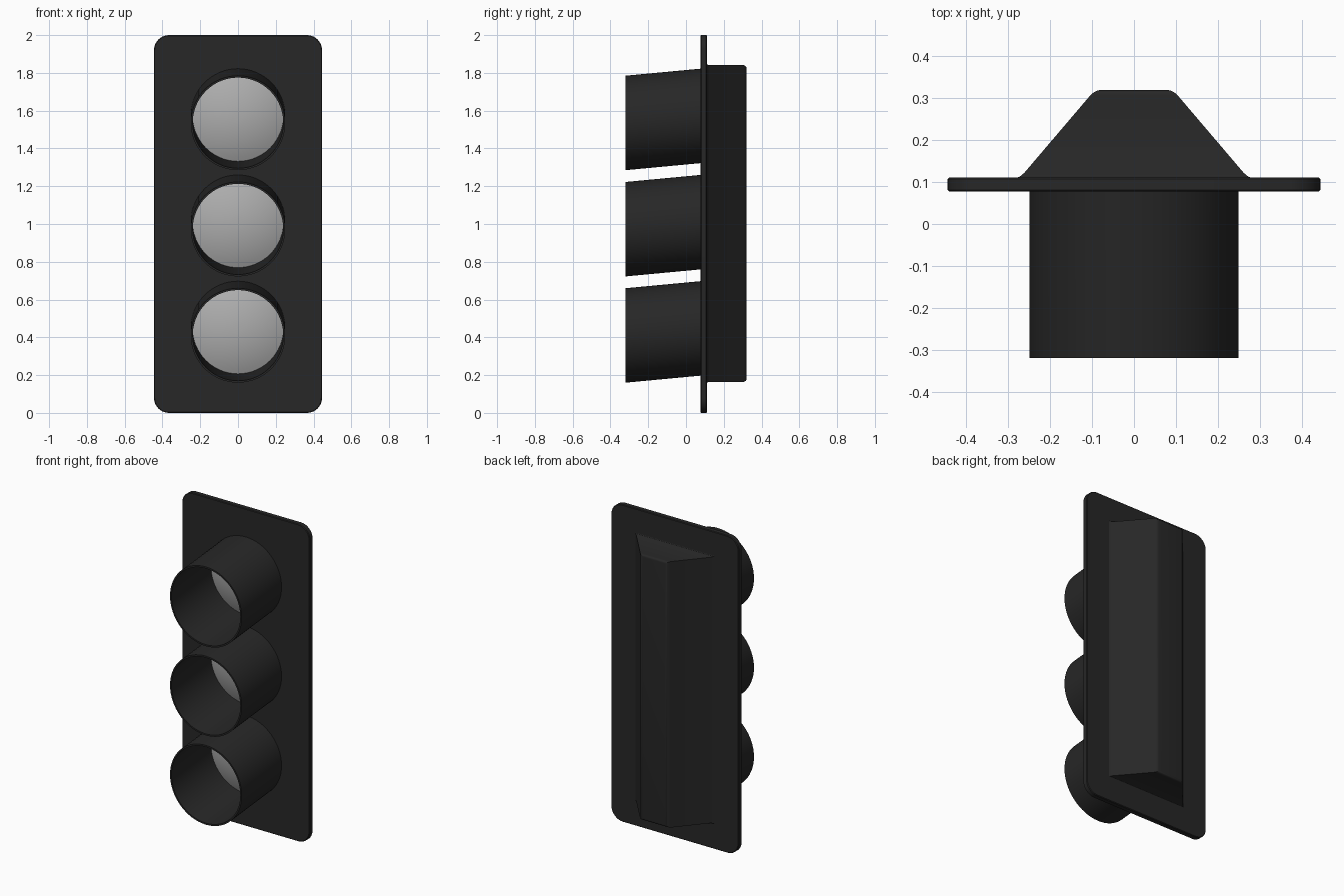
import bpy, bmesh, math

if "Cube" in bpy.data.objects:
    bpy.data.objects.remove(bpy.data.objects["Cube"])


def material(name, rgb):
    m = bpy.data.materials.new(name)
    m.diffuse_color = (*rgb, 1)
    m.use_nodes = True
    m.node_tree.nodes["Principled BSDF"].inputs["Base Color"].default_value = m.diffuse_color
    return m


BLACK = material("matte black", (0.02, 0.02, 0.02))
GREY = material("lens grey", (0.42, 0.42, 0.42))
SIDES = 64


def finish(bm, name, mat, angle=35):
    bmesh.ops.recalc_face_normals(bm, faces=bm.faces[:])
    me = bpy.data.meshes.new(name)
    bm.to_mesh(me)
    bm.free()
    me.materials.append(mat)
    ob = bpy.data.objects.new(name, me)
    bpy.context.collection.objects.link(ob)
    bpy.ops.object.select_all(action='DESELECT')
    ob.select_set(True)
    bpy.context.view_layer.objects.active = ob
    bpy.ops.object.shade_smooth_by_angle(angle=math.radians(angle))
    return ob


def loft(bm, loops, cap_start=False, cap_end=False, closed=False):
    """Skin a list of point loops; returns the vertex loops."""
    rings = [[bm.verts.new(p) for p in lp] for lp in loops]
    pairs = list(zip(rings, rings[1:]))
    if closed:
        pairs.append((rings[-1], rings[0]))
    for a, b in pairs:
        n = len(a)
        for i in range(n):
            j = (i + 1) % n
            bm.faces.new((a[i], a[j], b[j], b[i]))
    if cap_start:
        bm.faces.new(rings[0])
    if cap_end:
        bm.faces.new(rings[-1])
    return rings


def circle(r, y, zc):
    return [(r * math.cos(2 * math.pi * i / SIDES), y,
             zc + r * math.sin(2 * math.pi * i / SIDES)) for i in range(SIDES)]


def rounded_rect(hw, hh, r, y, zc, steps=10):
    pts = []
    for q, (sx, sz) in enumerate(((1, 1), (-1, 1), (-1, -1), (1, -1))):
        for k in range(steps + 1):
            a = math.pi / 2 * (q + k / steps)
            pts.append((sx * (hw - r) + r * math.cos(a), y,
                        zc + sz * (hh - r) + r * math.sin(a)))
    return pts


# Backplate with rounded corners and slightly eased rims
bm = bmesh.new()
loft(bm, [rounded_rect(0.445 - d, 1.0 - d, 0.08 - d, y, 1.0)
          for y, d in ((0.077, 0.004), (0.081, 0), (0.107, 0), (0.111, 0.004))],
     cap_start=True, cap_end=True)
finish(bm, "backplate", BLACK)

# Rear housing: tapered trapezoid with a small flare at the base
bm = bmesh.new()
rings = loft(bm, [[(sx * hw, y, 1.0025 + sz * hh)
                   for sx, sz in ((1, 1), (-1, 1), (-1, -1), (1, -1))]
                  for y, hw, hh in ((0.108, 0.285, 0.850), (0.113, 0.273, 0.842),
                                    (0.122, 0.262, 0.838), (0.32, 0.095, 0.838))],
             cap_start=True, cap_end=True)
rear = set(rings[-1])
edges = [e for e in bm.edges if all(v in rear for v in e.verts)]
bmesh.ops.bevel(bm, geom=edges, offset=0.016, segments=4, profile=0.5,
                affect='EDGES')
finish(bm, "rear_housing", BLACK, 30)

# Three drooping tube visors, each with a domed lens at its base
DOME, RIM = 0.055, 0.243
sphere = (RIM ** 2 + DOME ** 2) / (2 * DOME)
for i, label in enumerate(("bottom", "middle", "top")):
    zf = 0.41 + i * 0.5625
    zb = zf + 0.038
    bm = bmesh.new()
    loft(bm, [circle(0.25, -0.32, zf), circle(0.25, 0.085, zb),
              circle(0.24, 0.085, zb), circle(0.24, -0.32, zf)], closed=True)
    finish(bm, label + "_visor", BLACK)

    bm = bmesh.new()
    loops = [circle(RIM, 0.085, zb)]
    for k in range(10):
        r = RIM * (1 - k / 10)
        h = math.sqrt(sphere ** 2 - r ** 2) - (sphere - DOME)
        loops.append(circle(r, 0.075 - h, zb))
    loft(bm, loops, cap_start=True, cap_end=True)
    finish(bm, label + "_lens", GREY)
